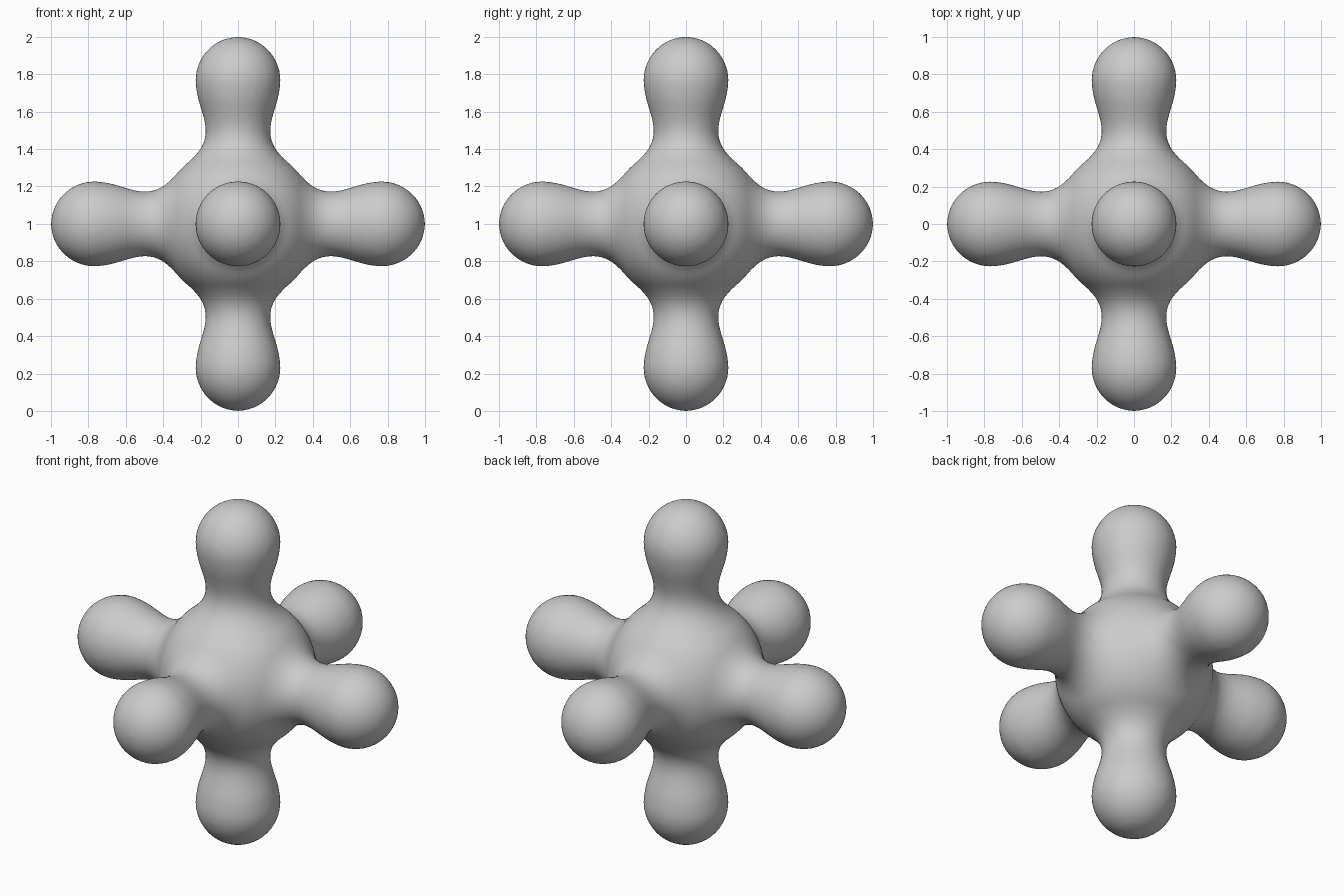
import bpy, bmesh, math
from mathutils import Vector, Matrix

if "Cube" in bpy.data.objects:
    bpy.data.objects.remove(bpy.data.objects["Cube"])

CENTRE = Vector((0, 0, 1))
BODY_R = 0.424
SEGS = 64


def catmull(pts, steps=5):
    """Smooth curve through pts[1:-1]; the end points only steer it."""
    out = []
    for a, b, c, d in zip(pts, pts[1:], pts[2:], pts[3:]):
        for i in range(steps):
            t = i / steps
            out.append(0.5 * (2 * b + (c - a) * t + (2 * a - 5 * b + 4 * c - d) * t * t
                              + (3 * b - 3 * c + d - a) * t ** 3))
    return out + [pts[-2]]


# Arm profile (distance from centre, radius): round knob, neck, flare into body
knob = [Vector((0.765 + 0.235 * math.cos(a), 0.228 * math.sin(a)))
        for a in (i * math.pi / 32 for i in range(17))]
neck = [Vector(p) for p in ((0.68, 0.216), (0.60, 0.193), (0.55, 0.1795), (0.50, 0.173),
                            (0.45, 0.179), (0.40, 0.201), (0.35, 0.243), (0.30, 0.298),
                            (0.24, 0.345))]
profile = knob[:-1] + catmull([knob[-3], knob[-1]] + neck)
profile += [Vector((0.18, 0.2)), Vector((0.1, 0))]


def add_arm(bm, direction):
    place = Matrix.Translation(CENTRE) @ direction.to_track_quat('Z', 'Y').to_matrix().to_4x4()
    pole_a = bm.verts.new(place @ Vector((0, 0, profile[0].x)))
    pole_b = bm.verts.new(place @ Vector((0, 0, profile[-1].x)))
    rings = []
    for p in profile[1:-1]:
        rings.append([bm.verts.new(place @ Vector((p.y * math.cos(2 * math.pi * k / SEGS),
                                                   p.y * math.sin(2 * math.pi * k / SEGS), p.x)))
                      for k in range(SEGS)])
    for k in range(SEGS):
        n = (k + 1) % SEGS
        bm.faces.new((pole_a, rings[0][k], rings[0][n]))
        bm.faces.new((pole_b, rings[-1][n], rings[-1][k]))
        for r, s in zip(rings, rings[1:]):
            bm.faces.new((r[k], s[k], s[n], r[n]))


bm = bmesh.new()
# Round core
bmesh.ops.create_icosphere(bm, subdivisions=5, radius=BODY_R,
                           matrix=Matrix.Translation(CENTRE))
# Six knobbed arms along the axes
for axis in range(3):
    for sign in (-1, 1):
        d = Vector((0, 0, 0))
        d[axis] = sign
        add_arm(bm, d)
bmesh.ops.recalc_face_normals(bm, faces=bm.faces)

mesh = bpy.data.meshes.new("six_armed_blob")
bm.to_mesh(mesh)
bm.free()
blob = bpy.data.objects.new("six_armed_blob", mesh)
bpy.context.collection.objects.link(blob)

# Fuse everything into one soft skin
remesh = blob.modifiers.new("fuse", 'REMESH')
remesh.mode = 'VOXEL'
remesh.voxel_size = 0.02
remesh.use_smooth_shade = True
soften = blob.modifiers.new("soften", 'SMOOTH')
soften.factor = 0.5
soften.iterations = 4
